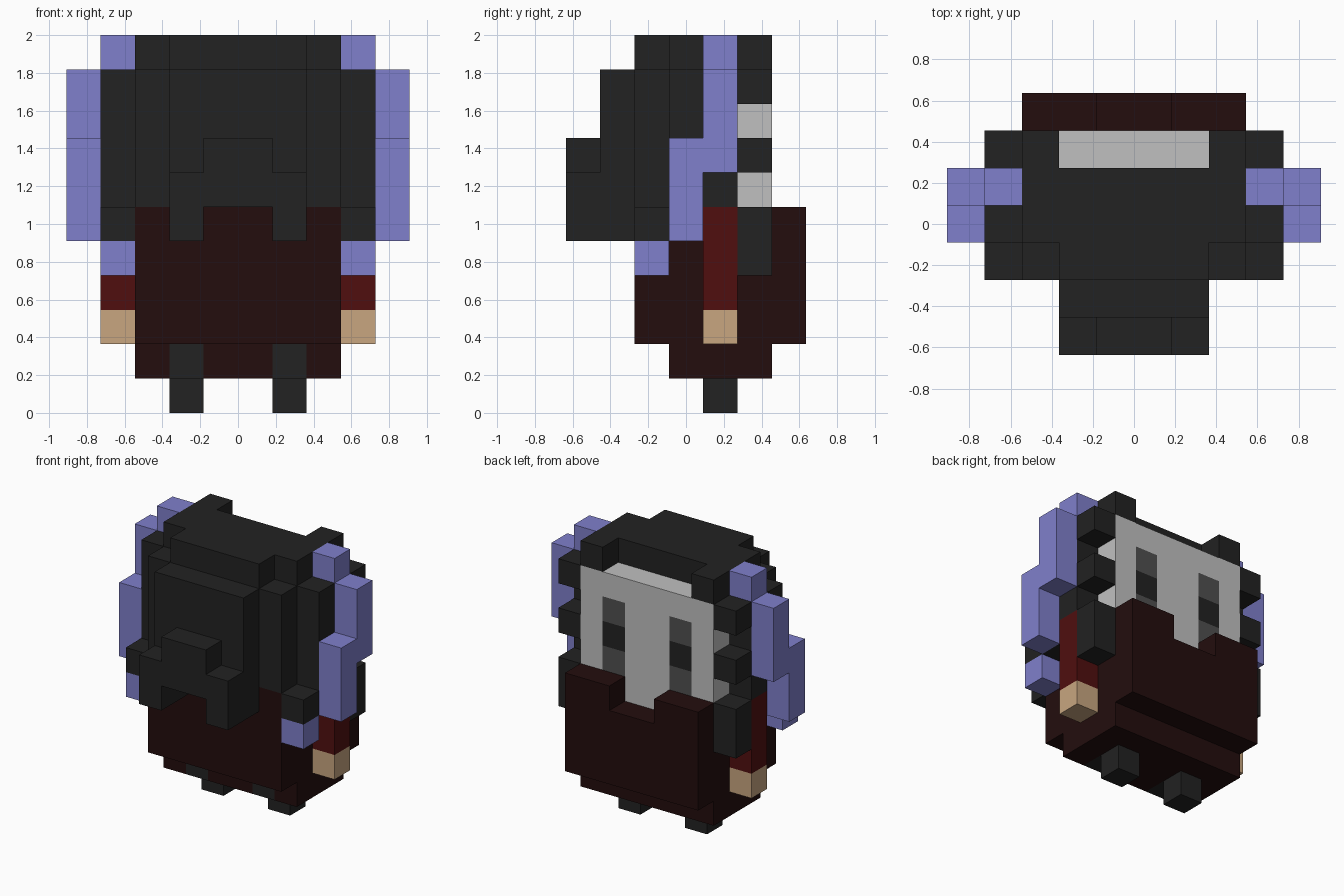
import bpy, bmesh
from mathutils import Vector

if "Cube" in bpy.data.objects:
    bpy.data.objects.remove(bpy.data.objects["Cube"])

U = 2 / 11                      # size of one block
cells = {}                      # block position -> part name


def fill(part, x, y, z, mirror=True):
    """Fill a block range (start, end) per axis; later parts replace earlier ones."""
    for i in range(*x):
        for j in range(*y):
            for k in range(*z):
                cells[i, j, k] = part
                if mirror:
                    cells[-1 - i, j, k] = part


# dress: body, back panel with a neck notch, hem
fill("dress", (0, 3), (2, 7), (2, 5))
fill("dress", (0, 3), (2, 5), (5, 6))
fill("dress", (1, 3), (6, 7), (5, 6))
fill("dress", (0, 3), (3, 6), (1, 2))

# legs and feet
fill("legs", (1, 2), (3, 4), (1, 2))
fill("legs", (1, 2), (4, 5), (0, 1))

# hair: head cap
fill("hair", (0, 3), (3, 5), (6, 11))
fill("hair", (0, 3), (2, 3), (6, 10))
fill("hair", (0, 2), (2, 3), (10, 11))
# hair: side locks
fill("hair", (3, 4), (3, 4), (5, 10))
fill("hair", (3, 4), (4, 5), (6, 10))
fill("hair", (3, 4), (2, 3), (5, 6))
# hair: bun and hanging tails
fill("hair", (0, 2), (1, 2), (6, 10))
fill("hair", (1, 2), (0, 2), (5, 6))
fill("hair", (0, 2), (0, 1), (6, 7))
fill("hair", (0, 1), (0, 1), (7, 8))
# hair: fringe around the face
fill("hair", (2, 3), (5, 6), (10, 11))
fill("hair", (3, 4), (5, 6), (9, 10))
fill("hair", (3, 4), (5, 6), (7, 8))
fill("hair", (3, 4), (5, 6), (4, 6))

# face and eyes
fill("face", (0, 3), (5, 6), (5, 10))
fill("eyes", (1, 2), (5, 6), (6, 9))
fill("pupils", (1, 2), (5, 6), (7, 8))

# ribbons down both sides
fill("ribbons", (3, 4), (4, 5), (10, 11))
fill("ribbons", (4, 5), (4, 5), (7, 10))
fill("ribbons", (4, 5), (3, 4), (5, 8))
fill("ribbons", (3, 4), (2, 3), (4, 5))

# arms
fill("sleeves", (3, 4), (4, 5), (3, 6))
fill("hands", (3, 4), (4, 5), (2, 3))

# colours
COLOURS = {
    "black": (0.016, 0.016, 0.016),
    "dark maroon": (0.0168, 0.0040, 0.0040),
    "red": (0.08, 0.0048, 0.0048),
    "skin": (0.58, 0.381, 0.216),
    "lilac": (0.215, 0.215, 0.604),
    "light grey": (0.527, 0.527, 0.527),
    "dark grey": (0.08, 0.08, 0.08),
}
PART_COLOUR = {"dress": "dark maroon", "legs": "black", "hair": "black",
               "face": "light grey", "eyes": "dark grey", "pupils": "black",
               "ribbons": "lilac", "sleeves": "red", "hands": "skin"}
mats = {}
for name, rgb in COLOURS.items():
    mats[name] = bpy.data.materials.new(name)
    mats[name].diffuse_color = (*rgb, 1)


def build(part):
    """Make one object from the exposed block faces of a part."""
    bm = bmesh.new()
    for cell in [c for c, p in cells.items() if p == part]:
        centre = Vector(((cell[0] + 0.5) * U, (cell[1] - 3) * U, (cell[2] + 0.5) * U))
        for axis in range(3):
            for sign in (-1, 1):
                near = list(cell)
                near[axis] += sign
                if tuple(near) in cells:
                    continue
                n, a, b = Vector(), Vector(), Vector()
                n[axis], a[(axis + 1) % 3], b[(axis + 2) % 3] = sign, sign, 1
                corners = [centre + (n + a * s + b * t) * U / 2
                           for s, t in ((-1, -1), (1, -1), (1, 1), (-1, 1))]
                bm.faces.new([bm.verts.new(c) for c in corners])
    bmesh.ops.remove_doubles(bm, verts=bm.verts[:], dist=0.001)
    mesh = bpy.data.meshes.new(part)
    bm.to_mesh(mesh)
    bm.free()
    mesh.materials.append(mats[PART_COLOUR[part]])
    bpy.context.collection.objects.link(bpy.data.objects.new(part, mesh))


for part in PART_COLOUR:
    build(part)

for m in bpy.data.materials:
    if m.users and not m.is_grease_pencil:
        m.use_nodes = True
        m.node_tree.nodes["Principled BSDF"].inputs["Base Color"].default_value = m.diffuse_color
